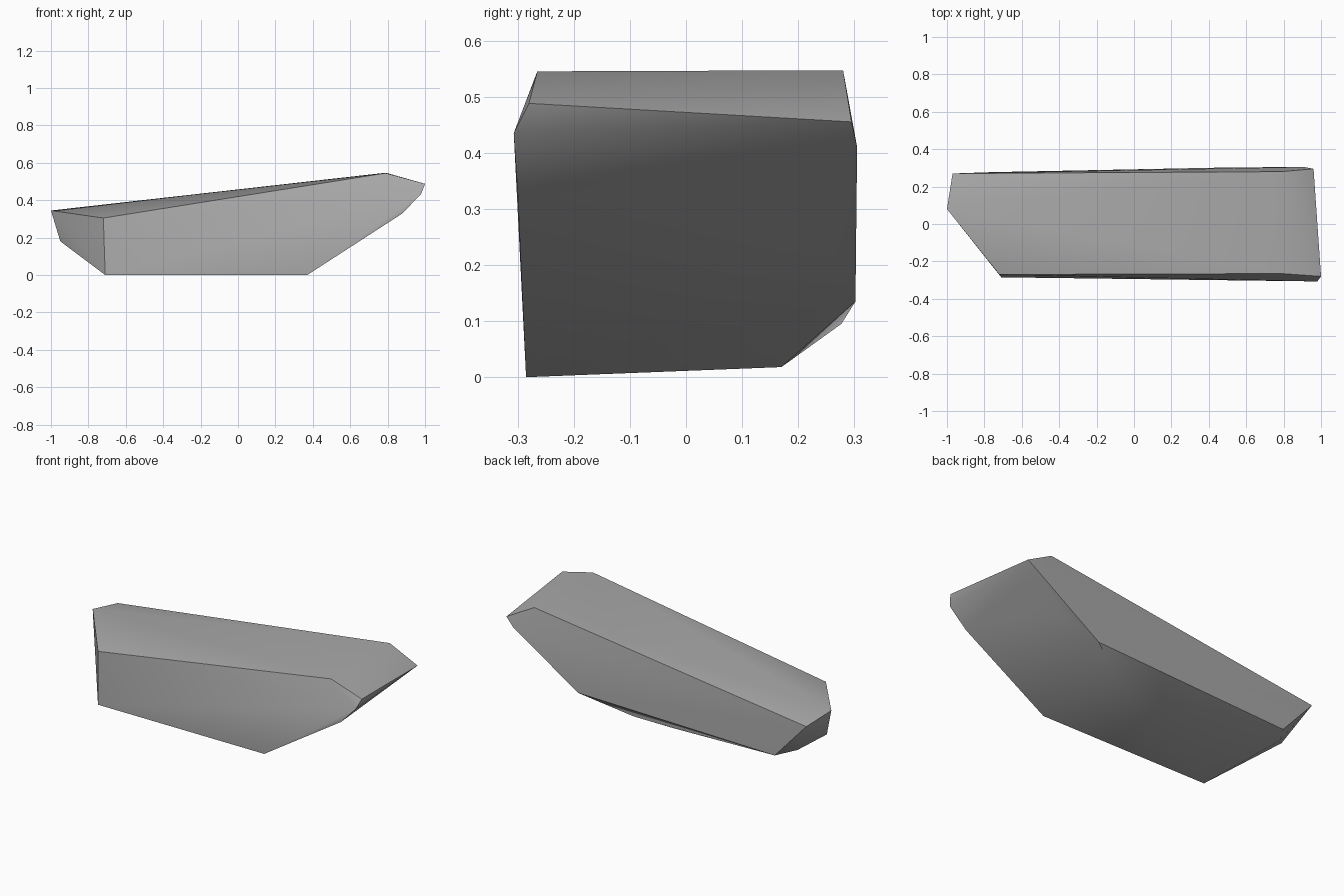
import bpy
import bmesh
from math import radians

# Remove the default cube only
default_cube = bpy.data.objects.get("Cube")
if default_cube:
    bpy.data.objects.remove(default_cube, do_unlink=True)


def flat_material(name, colour):
    material = bpy.data.materials.new(name)
    material.use_nodes = True
    material.diffuse_color = colour
    shader = material.node_tree.nodes["Principled BSDF"]
    shader.inputs["Base Color"].default_value = colour
    shader.inputs["Roughness"].default_value = 0.9
    return material


def hull_object(name, corner_groups, material):
    """Wrap a tight convex skin around groups of corner points."""
    bm = bmesh.new()
    for group in corner_groups:
        for corner in group:
            bm.verts.new(corner)
    result = bmesh.ops.convex_hull(bm, input=bm.verts[:])
    loose = {g for g in result["geom_interior"] + result["geom_unused"]
             if isinstance(g, bmesh.types.BMVert)}
    bmesh.ops.delete(bm, geom=list(loose), context="VERTS")
    bmesh.ops.recalc_face_normals(bm, faces=bm.faces[:])
    mesh = bpy.data.meshes.new(name)
    bm.to_mesh(mesh)
    bm.free()
    mesh.materials.append(material)
    obj = bpy.data.objects.new(name, mesh)
    bpy.context.collection.objects.link(obj)
    return obj


# Sloping top slab: blunt left end, high right end
top_rim = [(-0.72, -0.27, 0.305), (-1, 0.08, 0.345), (-0.97, 0.27, 0.315),
           (0.79, 0.28, 0.547), (0.79, -0.265, 0.545)]

# Chipped nose at the high end
nose = [(1, -0.28, 0.488), (0.96, 0.295, 0.455), (0.91, 0.305, 0.41),
        (0.98, -0.307, 0.435), (0.88, -0.3, 0.33), (0.7, 0.25, 0.255)]

# Narrow foot and the bevel along its back
foot = [(-0.71, -0.285, 0), (0.37, -0.285, 0),
        (0.22, 0.17, 0.018), (-0.04, 0.17, 0.018),
        (0.49, 0.302, 0.135), (-0.77, 0.277, 0.095)]

# Worn underside of the low end
tail = [(-0.95, 0.05, 0.18), (-0.84, 0.165, 0.103)]

stone = flat_material("stone grey", (0.4, 0.4, 0.4, 1))
rock = hull_object("rock", [top_rim, nose, foot, tail], stone)

# Soft facets with crisp main ridges
bpy.ops.object.select_all(action="DESELECT")
rock.select_set(True)
bpy.context.view_layer.objects.active = rock
bpy.ops.object.shade_smooth_by_angle(angle=radians(35))
